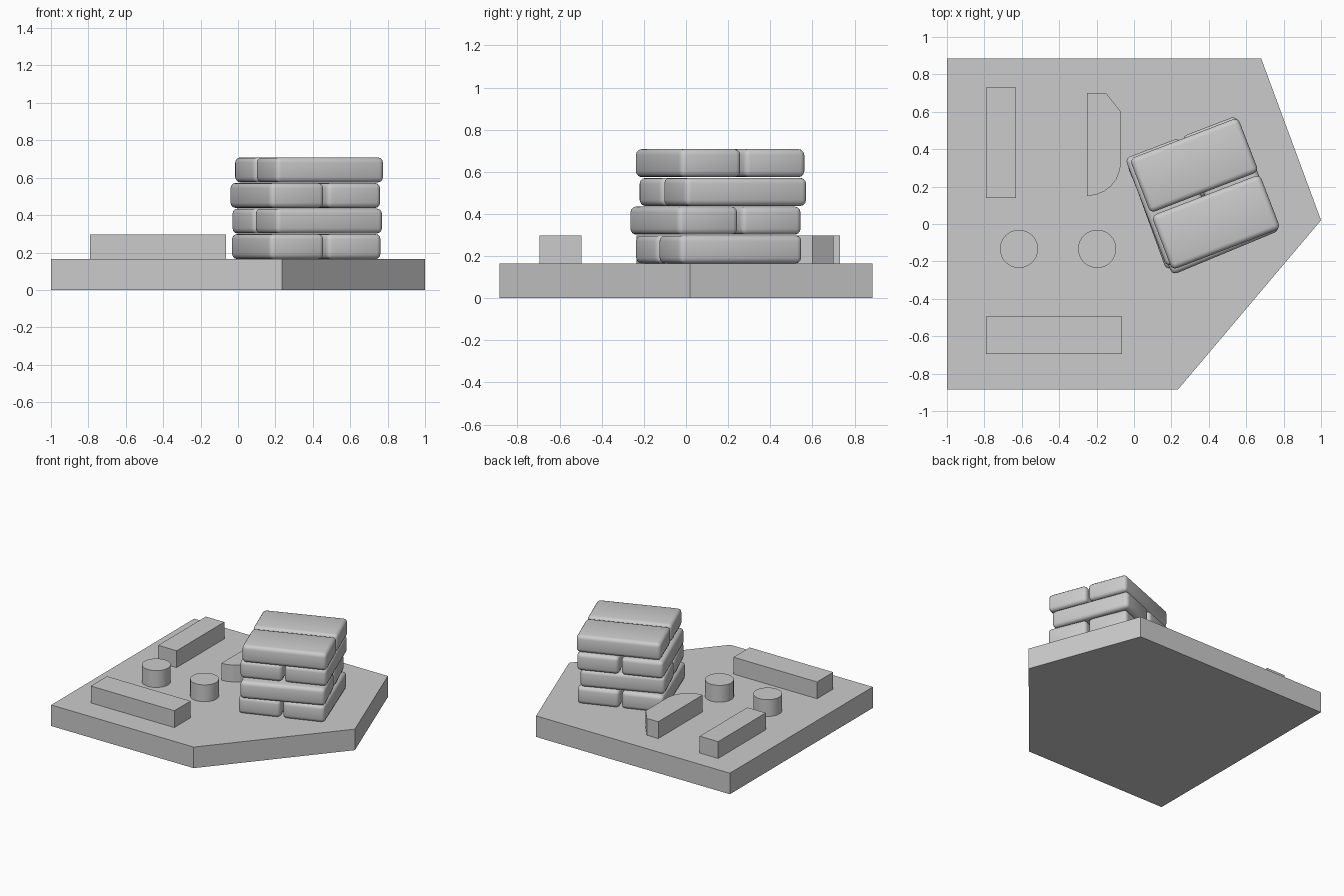
import bpy
import bmesh
from math import radians, pi, cos, sin
from mathutils import Matrix, Vector

cube = bpy.data.objects.get("Cube")
if cube:
    bpy.data.objects.remove(cube, do_unlink=True)

# One plain grey for everything
grey = bpy.data.materials.new("plain_grey")
grey.use_nodes = True
colour = (0.6, 0.6, 0.6, 1)
grey.diffuse_color = colour
grey.node_tree.nodes["Principled BSDF"].inputs["Base Color"].default_value = colour

BASE_TOP = 0.165
BLOCK_TOP = 0.297


def finish(name, bm):
    bmesh.ops.recalc_face_normals(bm, faces=bm.faces)
    mesh = bpy.data.meshes.new(name)
    bm.to_mesh(mesh)
    bm.free()
    obj = bpy.data.objects.new(name, mesh)
    bpy.context.collection.objects.link(obj)
    mesh.materials.append(grey)
    return obj


def slab(name, outline, bottom, top):
    """Extrude a flat outline into a solid."""
    bm = bmesh.new()
    face = bm.faces.new([bm.verts.new((x, y, bottom)) for x, y in outline])
    raised = bmesh.ops.extrude_face_region(bm, geom=[face])["geom"]
    verts = [v for v in raised if isinstance(v, bmesh.types.BMVert)]
    bmesh.ops.translate(bm, verts=verts, vec=(0, 0, top - bottom))
    return finish(name, bm)


def bar(name, x0, x1, y0, y1):
    return slab(name, [(x0, y0), (x1, y0), (x1, y1), (x0, y1)], BASE_TOP, BLOCK_TOP)


def smooth(obj, angle):
    bpy.ops.object.select_all(action="DESELECT")
    obj.select_set(True)
    bpy.context.view_layer.objects.active = obj
    bpy.ops.object.shade_smooth_by_angle(angle=radians(angle))


def brick(name, centre, angle, size):
    """Rounded block turned about the vertical."""
    bm = bmesh.new()
    bmesh.ops.create_cube(bm, size=1, matrix=Matrix.Diagonal((*size, 1)))
    bmesh.ops.bevel(bm, geom=bm.edges[:], offset=0.028, segments=3,
                    profile=0.5, affect="EDGES")
    bm.transform(Matrix.Translation(centre) @ Matrix.Rotation(angle, 4, "Z"))
    smooth(finish(name, bm), 40)


# Five-sided plinth
slab("plinth", [(-1, -0.885), (0.235, -0.885), (1, 0.02), (0.68, 0.885), (-1, 0.885)],
     0, BASE_TOP)

# Plain raised bars
bar("front_bar", -0.79, -0.065, -0.695, -0.495)
bar("back_bar", -0.79, -0.63, 0.14, 0.73)

# Rounded raised block opposite the back bar
arc = [(-0.25 + 0.18 * cos(a), 0.33 + 0.18 * sin(a))
       for a in [radians(d) for d in range(-90, 1, 15)]]
slab("rounded_block", arc + [(-0.07, 0.6), (-0.15, 0.7), (-0.25, 0.7)],
     BASE_TOP, BLOCK_TOP)

# Pair of round pegs
for side, x in (("right", -0.615), ("left", -0.197)):
    circle = [(x + 0.102 * cos(i * pi / 16), -0.133 + 0.102 * sin(i * pi / 16))
              for i in range(32)]
    smooth(slab(side + "_peg", circle, BASE_TOP, BLOCK_TOP), 30)

# Stack of bricks, two per layer, each layer laid across the one below
LENGTH, WIDTH, HEIGHT, STEP = 0.62, 0.31, 0.134, 0.1365
layers = [(0.365, 0.155, 110), (0.37, 0.14, 22.5), (0.36, 0.175, 111), (0.38, 0.162, 21)]
for level, (x, y, degrees) in enumerate(layers):
    angle = radians(degrees)
    across = Vector((-sin(angle), cos(angle), 0))
    middle = Vector((x, y, BASE_TOP + HEIGHT / 2 + level * STEP))
    for n, sign in enumerate((-1, 1)):
        brick(f"brick_layer_{level + 1}_{'ab'[n]}",
              middle + across * sign * (WIDTH / 2 + 0.008), angle, (LENGTH, WIDTH, HEIGHT))
